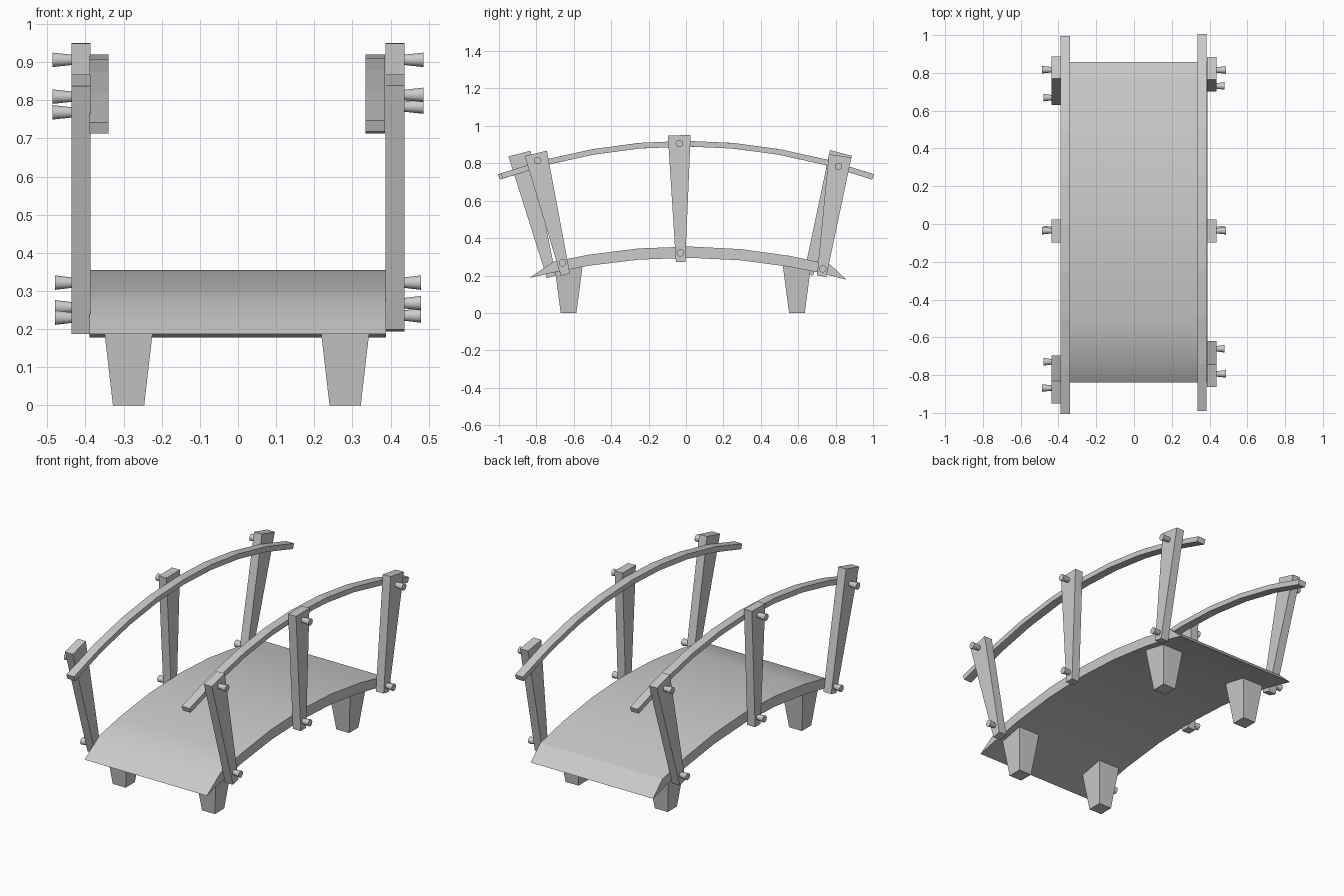
import bpy, bmesh, math
from mathutils import Vector

if "Cube" in bpy.data.objects:
    bpy.data.objects.remove(bpy.data.objects["Cube"])


def finish(name, bm, smooth=None):
    bmesh.ops.recalc_face_normals(bm, faces=bm.faces)
    me = bpy.data.meshes.new(name)
    bm.to_mesh(me)
    bm.free()
    ob = bpy.data.objects.new(name, me)
    bpy.context.collection.objects.link(ob)
    if smooth:
        bpy.ops.object.select_all(action='DESELECT')
        ob.select_set(True)
        bpy.context.view_layer.objects.active = ob
        bpy.ops.object.shade_smooth_by_angle(angle=math.radians(smooth))
    return ob


def loft(name, rings, caps=True, smooth=None):
    """Skin a list of equal-length point rings and cap both ends."""
    bm = bmesh.new()
    vs = [[bm.verts.new(p) for p in r] for r in rings]
    n = len(vs[0])
    for a, b in zip(vs, vs[1:]):
        for i in range(n):
            j = (i + 1) % n
            bm.faces.new((a[i], a[j], b[j], b[i]))
    if caps:
        bm.faces.new(vs[0])
        bm.faces.new(vs[-1])
    return finish(name, bm, smooth)


# Arched deck: side profile with wedge-shaped tips, extruded across x
deck_y = [-0.71, -0.52, -0.25, 0.02, 0.295, 0.555, 0.772]
under_y = [0.70] + deck_y[5:0:-1] + [-0.70]
profile = [(-0.838, 0.187)]
profile += [(y, 0.355 - 0.162 * y * y) for y in deck_y]
profile += [(0.857, 0.178)]
profile += [(y, 0.295 - 0.157 * y * y) for y in under_y]
loft("deck", [[(x, y, z) for y, z in profile] for x in (-0.39, 0.388)], smooth=28)


# Tapered feet
def square(x, y, z, hx, hy):
    return [(x + sx * hx, y + sy * hy, z)
            for sx, sy in ((-1, -1), (1, -1), (1, 1), (-1, 1))]


for x in (-0.287, 0.281):
    for y in (-0.628, 0.593):
        loft("foot", [square(x, y, 0, 0.041, 0.042),
                      square(x, y, 0.25, 0.07, 0.075)])

# Curved handrails
for side, x0, x1, y0, y1 in (("left", -0.389, -0.34, -1.0, 0.99),
                             ("right", 0.335, 0.385, -0.985, 1.0)):
    rings = []
    for i in range(9):
        y = y0 + (y1 - y0) * i / 8
        z = 0.905 - 0.178 * y * y
        nrm = Vector((0.356 * y, 1)).normalized() * 0.015
        a, b = (y + nrm.x, z + nrm.y), (y - nrm.x, z - nrm.y)
        rings.append([(x0, *a), (x1, *a), (x1, *b), (x0, *b)])
    loft(side + "_handrail", rings)


# Posts widen upward; each carries two flared pegs on the outside
def post(side, label, top, bottom, fractions):
    name = ("right_" if side > 0 else "left_") + label
    top, bottom = Vector(top), Vector(bottom)
    d = (top - bottom).normalized()
    across = Vector((d.y, -d.x))
    rings = []
    for c, h in ((bottom, 0.025), (top, 0.061)):
        a, b = c - across * h, c + across * h
        xi, xo = side * 0.387, side * 0.437
        rings.append([(xi, *a), (xo, *a), (xo, *b), (xi, *b)])
    loft(name + "_post", rings)
    for f, length in zip(fractions, (0.043, 0.05)):
        c = bottom.lerp(top, f)
        rings = []
        for x, r in ((0.425, 0.013), (0.437 + length, 0.02)):
            rings.append([(side * x, c.x + r * math.cos(k * math.tau / 10),
                           c.y + r * math.sin(k * math.tau / 10))
                          for k in range(10)])
        loft(name + "_peg", rings, smooth=40)


post(1, "front", (-0.803, 0.853), (-0.645, 0.205), (0.097, 0.94))
post(1, "middle", (-0.036, 0.95), (-0.029, 0.273), (0.072, 0.935))
post(1, "back", (0.824, 0.84), (0.725, 0.197), (0.06, 0.912))
post(-1, "front", (-0.89, 0.852), (-0.72, 0.193), (0.056, 0.873))
post(-1, "middle", (-0.036, 0.95), (-0.029, 0.273), (0.072, 0.935))
post(-1, "back", (0.829, 0.855), (0.655, 0.205), (0.08, 0.93))
